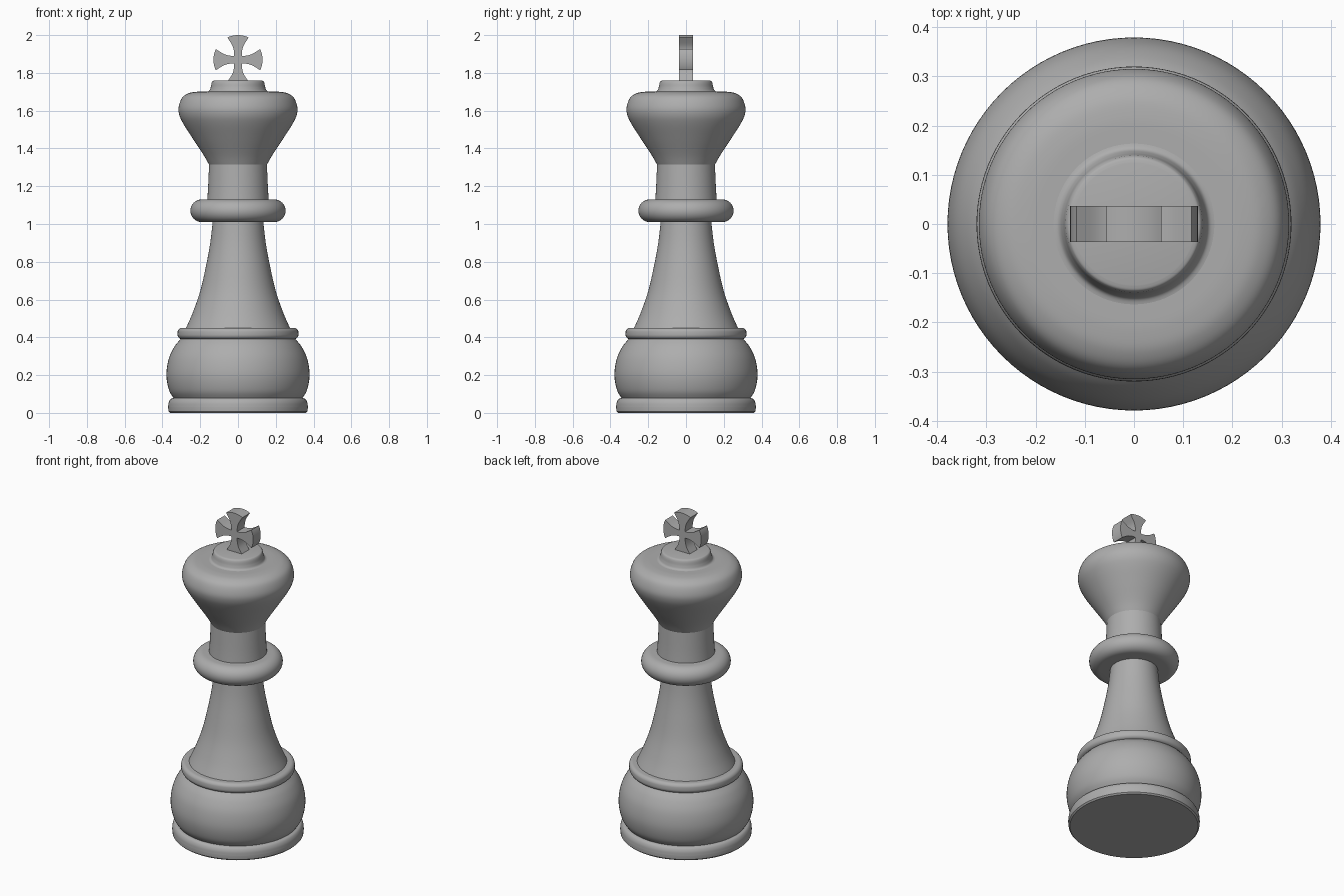
import bpy, bmesh, math
from mathutils import Vector

if "Cube" in bpy.data.objects:
    bpy.data.objects.remove(bpy.data.objects["Cube"])

SEGMENTS = 96
GREY = (0.42, 0.42, 0.42, 1)
grey = bpy.data.materials.new("plain grey")
grey.use_nodes = True
grey.diffuse_color = GREY
grey.node_tree.nodes["Principled BSDF"].inputs["Base Color"].default_value = GREY


def finish(name, bm):
    bmesh.ops.recalc_face_normals(bm, faces=bm.faces)
    mesh = bpy.data.meshes.new(name)
    bm.to_mesh(mesh)
    bm.free()
    mesh.materials.append(grey)
    obj = bpy.data.objects.new(name, mesh)
    bpy.context.collection.objects.link(obj)
    bpy.ops.object.select_all(action="DESELECT")
    obj.select_set(True)
    bpy.context.view_layer.objects.active = obj
    bpy.ops.object.shade_smooth_by_angle(angle=math.radians(35))
    return obj


def spline(points, steps=6):
    """Smooth curve passing through all the points."""
    p = [Vector(q) for q in points]
    p = [2 * p[0] - p[1]] + p + [2 * p[-1] - p[-2]]
    out = []
    for a, b, c, d in zip(p, p[1:], p[2:], p[3:]):
        for i in range(steps):
            t = i / steps
            out.append(0.5 * (2 * b + (c - a) * t + (2 * a - 5 * b + 4 * c - d) * t * t
                              + (3 * b - a - 3 * c + d) * t ** 3))
    return out + [p[-2]]


def rounded(radius, low, high, flat=0.0):
    """Profile of a disc whose rim bulges as a half round."""
    half = (high - low) / 2 - flat
    pts = []
    for i in range(17):
        a = math.pi * (i / 16 - 0.5)
        shift = flat if a > 0 else -flat
        pts.append((radius - half + half * math.cos(a),
                    (low + high) / 2 + shift + half * math.sin(a)))
    return pts


def lathe(name, profile):
    """Spin a radius and height profile into a closed solid."""
    bm = bmesh.new()
    rings = []
    for r, z in profile:
        rings.append([bm.verts.new((r * math.cos(k * math.tau / SEGMENTS),
                                    r * math.sin(k * math.tau / SEGMENTS), z))
                      for k in range(SEGMENTS)])
    for low, high in zip(rings, rings[1:]):
        for k in range(SEGMENTS):
            n = (k + 1) % SEGMENTS
            bm.faces.new((low[k], low[n], high[n], high[k]))
    bm.faces.new(rings[0])
    bm.faces.new(rings[-1])
    return finish(name, bm)


# Foot and body
lathe("foot", [(0.36, 0), (0.368, 0.008)]
      + spline([(0.37, 0.03), (0.367, 0.055), (0.357, 0.073), (0.34, 0.08)]))
lathe("bulb", spline([(0.335, 0.07), (0.365, 0.12), (0.379, 0.2), (0.367, 0.285),
                      (0.337, 0.35), (0.3, 0.395)]))
lathe("lower_ring", rounded(0.32, 0.39, 0.45, 0.006))
lathe("skirt", spline([(0.277, 0.445), (0.24, 0.53), (0.2, 0.645), (0.169, 0.78),
                       (0.147, 0.9), (0.133, 1.02)]))
lathe("collar", rounded(0.252, 1.01, 1.13))

# Neck, head and cap
lathe("neck", spline([(0.163, 1.12), (0.158, 1.2), (0.153, 1.32)]))
lathe("head", spline([(0.151, 1.31), (0.182, 1.365), (0.238, 1.45), (0.289, 1.53),
                      (0.311, 1.578), (0.314, 1.62), (0.296, 1.668), (0.262, 1.692),
                      (0.22, 1.7), (0.17, 1.701)]))
lathe("cap", spline([(0.172, 1.699), (0.153, 1.705), (0.145, 1.722), (0.141, 1.74)])
      + spline([(0.139, 1.75), (0.134, 1.757), (0.124, 1.76)], 4)[0:])

# Cross with four flared arms, each ending in an arc
CENTRE, REACH, DEPTH = 1.87, 0.13, 0.037
flare = spline([(0.02, 0.02), (0.021, 0.042), (0.03, 0.075), (0.056, 0.117)], 5)
start = math.atan2(flare[-1].y, flare[-1].x)
tip = [Vector((REACH * math.cos(a), REACH * math.sin(a)))
       for a in (start + (math.pi - 2 * start) * i / 12 for i in range(1, 12))]
arm = flare + tip + [Vector((-p.x, p.y)) for p in reversed(flare[1:])]

bm = bmesh.new()
outline = []
for quarter in range(4):
    for p in arm:
        x, z = p.x, p.y
        for _ in range(quarter):
            x, z = -z, x
        outline.append(bm.verts.new((x, -DEPTH, CENTRE + z)))
front = bm.faces.new(outline)
extruded = bmesh.ops.extrude_face_region(bm, geom=[front], use_keep_orig=True)["geom"]
bmesh.ops.translate(bm, vec=(0, 2 * DEPTH, 0),
                    verts=[v for v in extruded if isinstance(v, bmesh.types.BMVert)])
finish("cross", bm)
